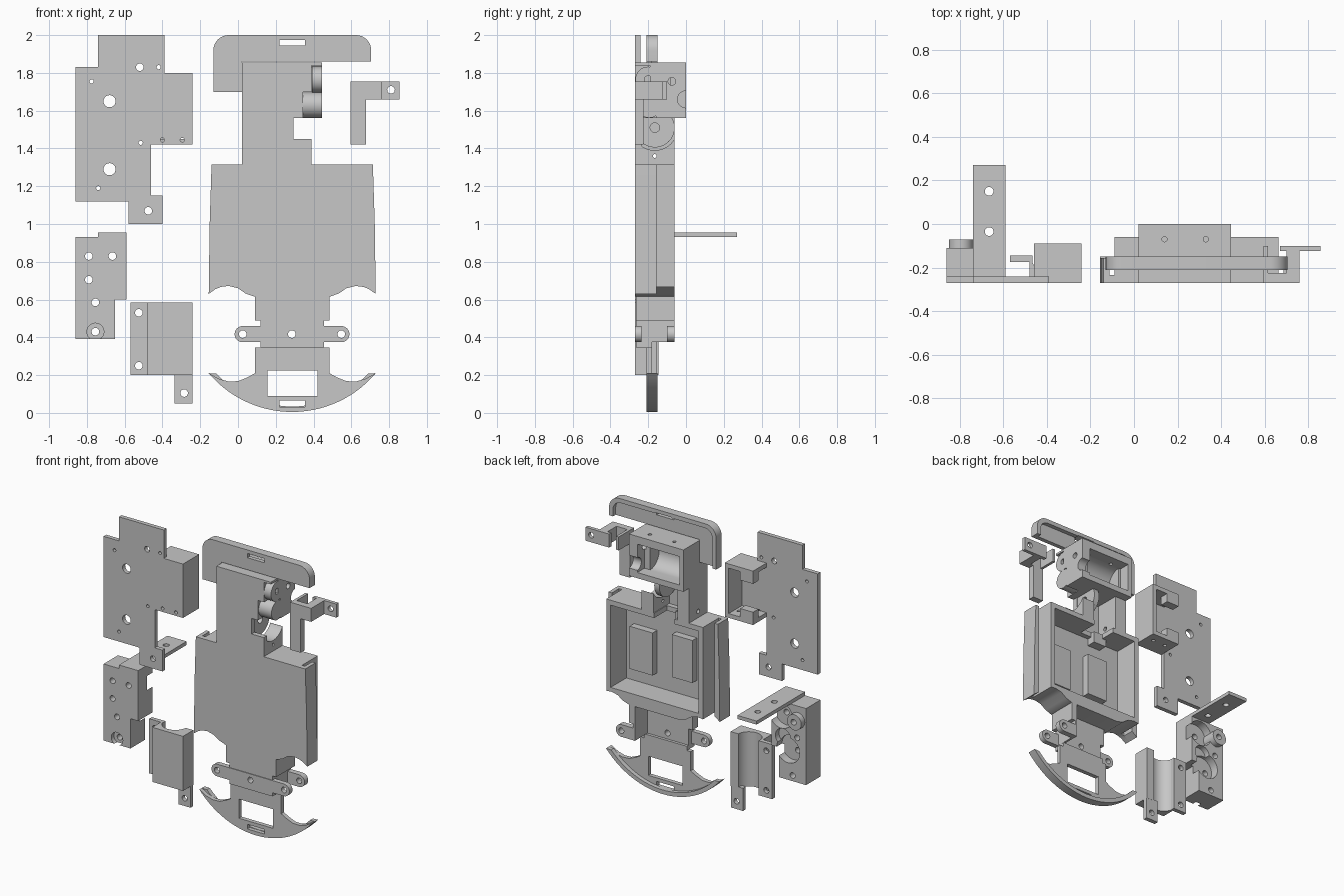
import bpy, bmesh, math
from mathutils import Matrix

cube = bpy.data.objects.get("Cube")
if cube:
    bpy.data.objects.remove(cube, do_unlink=True)

grey = bpy.data.materials.new("plain grey")
grey.use_nodes = True
COLOUR = (0.57, 0.57, 0.57, 1)
grey.diffuse_color = COLOUR
grey.node_tree.nodes["Principled BSDF"].inputs["Base Color"].default_value = COLOUR


def make(name, bm):
    bmesh.ops.recalc_face_normals(bm, faces=bm.faces)
    mesh = bpy.data.meshes.new(name)
    bm.to_mesh(mesh)
    bm.free()
    mesh.materials.append(grey)
    ob = bpy.data.objects.new(name, mesh)
    bpy.context.scene.collection.objects.link(ob)
    return ob


def prism(name, pts, y0, y1):
    """Outline in x, z pushed from y0 to y1."""
    bm = bmesh.new()
    face = bm.faces.new([bm.verts.new((x, y0, z)) for x, z in pts])
    new = bmesh.ops.extrude_face_region(bm, geom=[face])["geom"]
    verts = [v for v in new if isinstance(v, bmesh.types.BMVert)]
    bmesh.ops.translate(bm, verts=verts, vec=(0, y1 - y0, 0))
    return make(name, bm)


def box(name, x0, x1, y0, y1, z0, z1):
    return prism(name, [(x0, z0), (x1, z0), (x1, z1), (x0, z1)], y0, y1)


def rod(name, axis, centre, r, length):
    bm = bmesh.new()
    turn = {"X": Matrix.Rotation(math.pi / 2, 4, "Y"), "Y": Matrix.Rotation(math.pi / 2, 4, "X"),
            "Z": Matrix()}[axis]
    bmesh.ops.create_cone(bm, cap_ends=True, segments=32, radius1=r, radius2=r, depth=length,
                          matrix=Matrix.Translation(centre) @ turn)
    return make(name, bm)


def cut(ob, cutters):
    """Subtract the cutters, bake the result and delete them."""
    for c in cutters:
        c.hide_render = True
        mod = ob.modifiers.new("cut", "BOOLEAN")
        mod.operation, mod.solver, mod.object = "DIFFERENCE", "EXACT", c
    graph = bpy.context.evaluated_depsgraph_get()
    baked = bpy.data.meshes.new_from_object(ob.evaluated_get(graph))
    ob.modifiers.clear()
    ob.data = baked
    for c in cutters:
        bpy.data.objects.remove(c, do_unlink=True)
    return ob


def holes(places, r):
    return [rod("hole", "Y", (x, -0.2, z), r, 0.6) for x, z in places]


MID = 0.287


def mirrored(pts):
    """Complete a left half outline across the car's centre line."""
    return pts + [(2 * MID - x, z) for x, z in reversed(pts)]


def arc(cx, cz, r, a0, a1, n):
    return [(cx + r * math.cos(math.radians(a0 + (a1 - a0) * i / n)),
             cz + r * math.sin(math.radians(a0 + (a1 - a0) * i / n))) for i in range(n + 1)]


# Cover plate with its rear bracket
cover = prism("cover_plate", [(-.86, 1.12), (-.86, 1.83), (-.74, 1.83), (-.74, 2), (-.39, 2),
              (-.39, 1.8), (-.24, 1.8), (-.24, 1.42), (-.46, 1.42), (-.46, 1.15), (-.4, 1.15),
              (-.4, 1), (-.58, 1), (-.58, 1.12)], -.27, -.24)
cut(cover, holes([(-.68, 1.65), (-.68, 1.29)], .032)
    + holes([(-.52, 1.83), (-.475, 1.07)], .02)
    + holes([(-.42, 1.83), (-.775, 1.755), (-.515, 1.43), (-.4, 1.445), (-.295, 1.445),
             (-.74, 1.19)], .011))
box("bracket_side", -.27, -.24, -.24, -.09, 1.42, 1.8)
box("bracket_top", -.46, -.24, -.24, -.09, 1.77, 1.8)
base = box("bracket_base", -.46, -.24, -.24, -.09, 1.42, 1.45)
cut(base, [rod("hole", "Z", (x, -.16, 1.43), .012, .2) for x in (-.4, -.3)])
for z in (1.45, 1.71):
    box("bracket_flange", -.46, -.36, -.15, -.09, z, z + .06)

# Gear housing with its long mounting tab
housing = prism("gear_housing", [(-.86, .39), (-.86, .93), (-.59, .93), (-.59, .6), (-.65, .6),
                (-.65, .39)], -.27, -.11)
cut(housing, holes([(-.79, .83), (-.665, .83), (-.79, .705), (-.755, .585), (-.755, .43)], .02)
    + [rod("recess", "Y", (-.665, -.02, .83), .09, .3), rod("recess", "Y", (-.72, -.03, .6), .09, .28),
       rod("recess", "Y", (-.68, -.02, .68), .06, .26), rod("recess", "Y", (-.755, -.27, .43), .045, .06)])
cut(rod("gear_boss", "Y", (-.795, -.125, .83), .055, .11), holes([(-.79, .83)], .02))
tab = box("mounting_tab", -.74, -.59, -.27, .27, .93, .955)
cut(tab, [rod("hole", "Z", (-.665, y, .95), .02, .2) for y in (.15, -.035)])

# Motor clamp
cut(box("motor_clamp", -.48, -.24, -.27, -.155, .2, .585),
    [rod("trough", "Z", (-.385, -.15, .4), .085, 1)])
cut(box("clamp_flange", -.57, -.465, -.175, -.145, .2, .585), holes([(-.525, .53), (-.525, .25)], .02))
cut(box("clamp_foot", -.335, -.24, -.187, -.156, .05, .21), holes([(-.285, .105)], .02))

# Hook bracket
prism("hook_front", [(.595, 1.42), (.595, 1.755), (.76, 1.755), (.76, 1.66), (.677, 1.66),
                     (.677, 1.42)], -.27, -.225)
box("hook_side", .7, .76, -.225, -.1, 1.66, 1.755)
box("hook_inner_wall", .595, .615, -.225, -.1, 1.66, 1.755)
cut(box("hook_tab", .67, .855, -.125, -.1, 1.66, 1.755), holes([(.81, 1.71)], .02))

# Front bumper, hollowed behind so a rim follows its outer edge
bumper = prism("front_bumper", [(-.13, 1.7)] + arc(-.05, 1.92, .08, 180, 90, 8)
               + arc(.625, 1.92, .08, 90, 0, 8) + [(.705, 1.86), (.02, 1.86), (.02, 1.7)], -.21, -.15)
hollow = prism("hollow", [(-.1, 1.6)] + arc(-.04, 1.91, .06, 180, 90, 6)
               + arc(.615, 1.91, .06, 90, 0, 6) + [(.675, 1.6)], -.18, 0)
cut(bumper, [hollow, box("slot", .22, .355, -.4, 0, 1.945, 1.975)])

# Front gearbox
gearbox = box("gearbox", .02, .445, -.27, 0, 1.56, 1.855)
cut(gearbox, [rod("motor_trough", "X", (.2, -.08, 1.7), .1, .27),
              box("trough_mouth", .05, .38, -.08, .1, 1.6, 1.8),
              box("front_corner", .39, .6, -.4, -.19, 1.7, 1.84),
              box("front_corner", .345, .6, -.4, -.16, 1.5, 1.7),
              rod("shaft_notch", "X", (.43, 0, 1.66), .045, .12),
              rod("shaft_hole", "X", (.43, -.075, 1.755), .02, .12)]
    + [rod("hole", "Z", (x, -.07, 1.85), .012, .12) for x in (.14, .33)])
cut(rod("gear_disc", "X", (.418, -.2, 1.765), .068, .054),
    [rod("hole", "X", (.418, -.2, 1.765), .02, .2)])
rod("gear_disc_lower", "X", (.395, -.195, 1.63), .068, .1)

# Gearbox neck with a drive gear seat
prism("neck_floor", [(.02, 1.3), (.02, 1.57), (.295, 1.57), (.295, 1.45), (.39, 1.45),
                     (.39, 1.3)], -.27, -.235)
cut(box("neck_wall", .02, .11, -.25, -.06, 1.3, 1.56),
    [rod("hole", "X", (.06, -.165, 1.36), .015, .3)])
cut(box("neck_post", .295, .39, -.25, -.06, 1.3, 1.45),
    [rod("gear_seat", "X", (.34, -.165, 1.51), .12, .3),
     rod("hole", "X", (.34, -.165, 1.36), .01, .3)])
cut(rod("drive_disc", "X", (.27, -.165, 1.51), .105, .04),
    [rod("hole", "X", (.27, -.165, 1.51), .025, .2)])

# Battery tub, floor and side skirts
ARCH = [(-.09, .667), (-.05, .672), (0, .66), (.04, .632), (.09, .615)]
prism("tub_floor", mirrored([(-.14, 1.315), (-.15, 1), (-.155, .63), (-.12, .655)] + ARCH), -.27, -.235)
tub = prism("battery_tub", mirrored([(-.09, 1.315)] + ARCH), -.25, -.06)
cut(tub, [box("pocket", -.055, .63, -.235, 0, .7, 1.28), box("wire_notch", .13, .29, -.2, 0, 1.2, 1.4)])
for side in (-1, 1):
    pts = [(.427, 1.315), (.437, 1), (.442, .63), (.4, .66), (.4, 1.315)]
    prism("side_skirt", [(MID + side * x, z) for x, z in pts], -.25, -.155)
box("floor_pad", .39, .57, -.24, -.185, .8, 1.1)
box("floor_pad", .08, .24, -.24, -.185, .83, 1.13)
box("tub_block", .1, .2, -.24, -.17, 1.23, 1.31)

# Rear neck and link arms
rear = prism("rear_neck", mirrored([(.09, .62), (.09, .49), (.12, .49), (.12, .345)]), -.265, -.2)
cut(rear, holes([(.285, .417)], .02))
link = prism("link_arm", arc(.025, .417, .043, 90, 270, 12) + arc(.547, .417, .043, -90, 90, 12),
             -.27, -.235)
cut(link, holes([(.025, .417), (.285, .417), (.547, .417)], .02))
arm = prism("rear_link_arm", [(.44, .46), (.44, .374)] + arc(.547, .417, .043, -90, 90, 12), -.1, -.06)
cut(arm, holes([(.547, .417)], .02))
box("link_wall", .44, .485, -.22, -.06, .49, .62)
box("link_wall_lower", .44, .455, -.22, -.06, .375, .5)

# Rear bumper: curved blade with window and slot, rim along the back of its curve
blade = [(.12, .375), (.12, .345), (.09, .345), (.09, .21), (.05, .188), (0, .168), (-.05, .166),
         (-.1, .18), (-.155, .21)]
curve = arc(MID, .584, .579, 220.2, 319.8, 28)[1:-1]
tips = [(2 * MID - x, z) for x, z in reversed(blade)]
rear_bumper = prism("rear_bumper", blade + curve + tips, -.21, -.18)
cut(rear_bumper, [box("window", .155, .42, -.4, 0, .09, .225),
                  box("slot", .22, .355, -.4, 0, .032, .065)])
prism("rear_bumper_rim", blade[-1:] + curve + tips[:1] + arc(MID, .584, .55, 317, 223, 26),
      -.182, -.15)

# Crisp edges with smooth curved walls
bpy.ops.object.select_all(action="DESELECT")
for ob in bpy.context.scene.objects:
    if ob.type == "MESH" and grey.name in ob.data.materials:
        ob.select_set(True)
        bpy.context.view_layer.objects.active = ob
bpy.ops.object.shade_smooth_by_angle(angle=math.radians(30))
